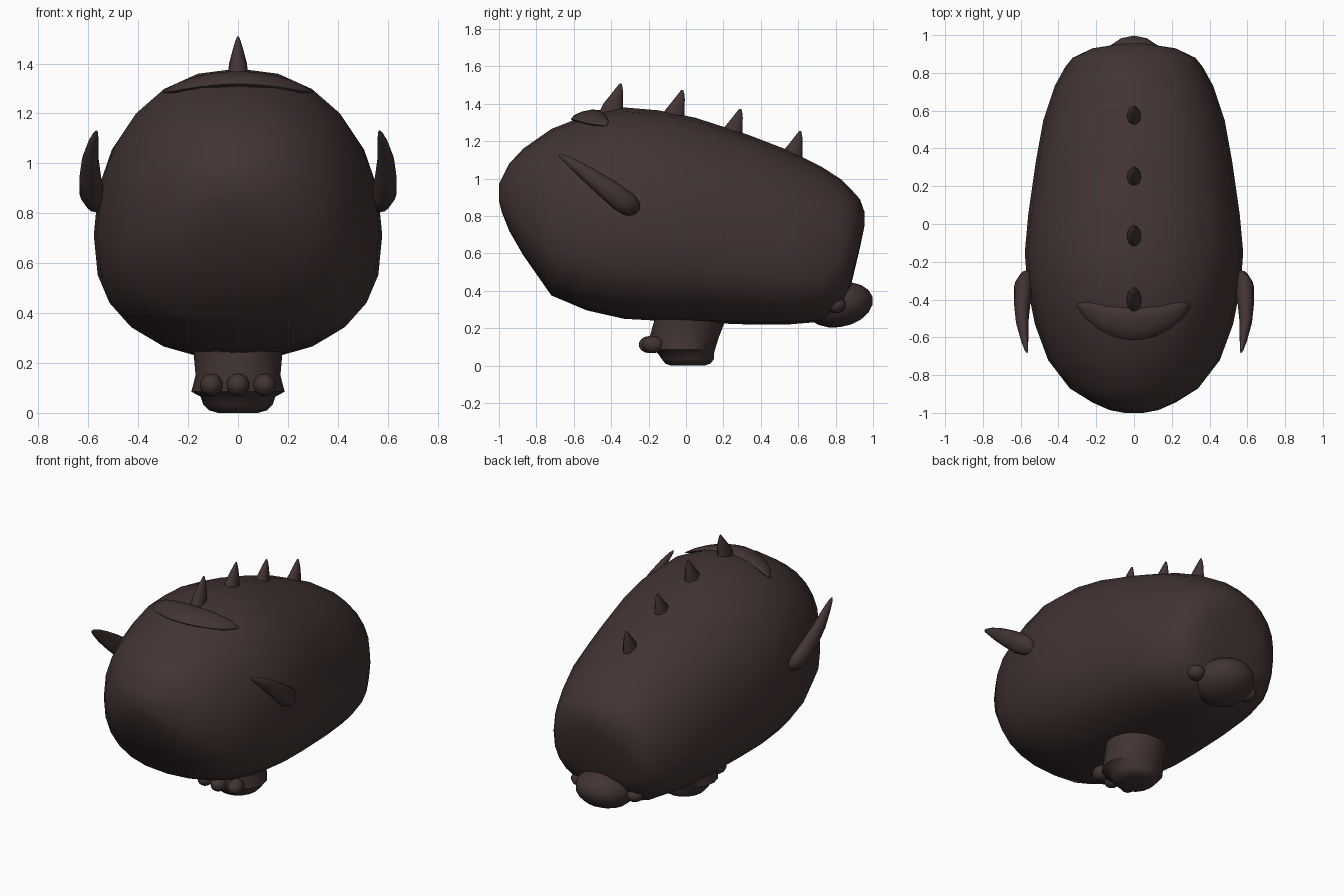
import bpy, bmesh, math
from mathutils import Vector

cube = bpy.data.objects.get("Cube")
if cube:
    bpy.data.objects.remove(cube, do_unlink=True)

# One dark brown skin colour
skin = bpy.data.materials.new("dark_brown_skin")
skin.use_nodes = True
COLOUR = (0.055, 0.034, 0.033, 1)
skin.diffuse_color = COLOUR
shader = skin.node_tree.nodes["Principled BSDF"]
shader.inputs["Base Color"].default_value = COLOUR
shader.inputs["Roughness"].default_value = 0.8


def finish(name, bm, angle=60):
    bmesh.ops.recalc_face_normals(bm, faces=bm.faces)
    mesh = bpy.data.meshes.new(name)
    bm.to_mesh(mesh)
    bm.free()
    mesh.materials.append(skin)
    obj = bpy.data.objects.new(name, mesh)
    bpy.context.collection.objects.link(obj)
    bpy.ops.object.select_all(action='DESELECT')
    obj.select_set(True)
    bpy.context.view_layer.objects.active = obj
    bpy.ops.object.shade_smooth_by_angle(angle=math.radians(angle))
    return obj


def loft(name, rings, angle=60):
    """Skin a list of rings and close both ends."""
    bm = bmesh.new()
    loops = [[bm.verts.new(p) for p in ring] for ring in rings]
    n = len(loops[0])
    for a, b in zip(loops, loops[1:]):
        for i in range(n):
            j = (i + 1) % n
            bm.faces.new((a[i], a[j], b[j], b[i]))
    bm.faces.new(loops[0])
    bm.faces.new(loops[-1])
    return finish(name, bm, angle)


def ellipse(centre, u, v, n=12):
    """Ring around a centre, spanned by two half-axis vectors."""
    c, u, v = Vector(centre), Vector(u), Vector(v)
    return [c + u * math.cos(t) + v * math.sin(t)
            for t in (math.tau * i / n for i in range(n))]


def ball(name, centre, radii, segments=14, tilt=0):
    bm = bmesh.new()
    bmesh.ops.create_uvsphere(bm, u_segments=segments, v_segments=segments // 2 + 1, radius=1)
    for v in bm.verts:
        v.co = Vector(a * b for a, b in zip(v.co, radii))
        v.co.z += tilt * v.co.y
        v.co += Vector(centre)
    return finish(name, bm, 180)


def signed_power(value, power):
    return math.copysign(abs(value) ** power, value)


def body_ring(y, bottom, top, width, n=24):
    """Rounded section, fuller below than above."""
    mid = bottom + 0.42 * (top - bottom)
    ring = []
    for i in range(n):
        t = math.tau * i / n
        c, s = math.cos(t), math.sin(t)
        power = 2 / 2.15 if s > 0 else 2 / 2.5
        height = top - mid if s > 0 else mid - bottom
        ring.append((width * signed_power(c, power), y, mid + height * signed_power(s, power)))
    return ring


# Body: y, bottom, top, half width
body_sections = [
    (-1.0, 0.88, 0.97, 0.05), (-0.985, 0.82, 1.0, 0.13), (-0.945, 0.72, 1.08, 0.22),
    (-0.87, 0.59, 1.16, 0.34), (-0.72, 0.375, 1.265, 0.455), (-0.53, 0.295, 1.34, 0.525),
    (-0.33, 0.25, 1.38, 0.565), (-0.15, 0.24, 1.365, 0.578), (0.05, 0.23, 1.325, 0.56),
    (0.33, 0.22, 1.235, 0.52), (0.55, 0.22, 1.15, 0.48), (0.73, 0.235, 1.06, 0.42),
    (0.83, 0.31, 0.995, 0.365), (0.88, 0.42, 0.945, 0.325), (0.93, 0.63, 0.89, 0.22),
    (0.955, 0.75, 0.82, 0.06)]
loft("body", [body_ring(*s) for s in body_sections])

# Row of back spikes leaning backwards: base centre y and z
for i, (y, z) in enumerate([(-0.40, 1.37), (-0.07, 1.335), (0.24, 1.235), (0.56, 1.115)]):
    rings = []
    for rise, lean, rx, ry in [(-0.05, -0.01, 0.043, 0.075), (0.03, 0.01, 0.036, 0.055),
                               (0.09, 0.035, 0.02, 0.03), (0.12, 0.045, 0.011, 0.016),
                               (0.138, 0.05, 0.004, 0.006)]:
        rings.append(ellipse((0, y + lean, z + rise), (rx, 0, 0), (0, ry, 0), 10))
    loft(f"back_spike_{i + 1}", rings)

# Crescent brow plate lying on the top of the head
rings = []
for k in range(13):
    s = -1 + k / 6
    x = 0.3 * s
    taper = max(0.12, math.sqrt(1 - s * s))
    y = -0.53 + 0.1 * s * s
    half = 0.085 * taper
    rings.append(ellipse((x, y, 1.335 - 0.55 * x * x), (0, half, 0.2 * half),
                         (0, 0, 0.03 * taper), 10))
loft("brow_plate", rings)

# Curved tapering horns on both sides of the head
horn_path = [(0.55, -0.265, 0.815, 0.02), (0.57, -0.285, 0.835, 0.05),
             (0.585, -0.33, 0.875, 0.066), (0.592, -0.42, 0.945, 0.058),
             (0.592, -0.52, 1.02, 0.044), (0.58, -0.61, 1.085, 0.027),
             (0.57, -0.665, 1.12, 0.013), (0.567, -0.68, 1.13, 0.004)]
across = Vector((0, 0.62, -0.78)).cross(Vector((1, 0, 0)))
for side, label in ((1, "left"), (-1, "right")):
    loft(f"{label}_horn", [ellipse((side * x, y, z), (r * 0.75, 0, 0), across * r)
                           for x, y, z, r in horn_path])

# Single central foot with a lip above the sole: z, y centre, rx, ry
foot_sections = [(0.32, 0.03, 0.19, 0.2), (0.24, 0.02, 0.178, 0.19),
                 (0.15, -0.01, 0.17, 0.185), (0.085, -0.015, 0.187, 0.17),
                 (0.065, 0.0, 0.15, 0.15), (0.035, 0.01, 0.14, 0.14),
                 (0.01, 0.01, 0.115, 0.12), (0.0, 0.01, 0.08, 0.09)]
loft("foot", [ellipse((0, y, z), (rx, 0, 0), (0, ry, 0), 16)
              for z, y, rx, ry in foot_sections], 45)
for i in (-1, 0, 1):
    ball(f"toe_{i + 2}", (0.107 * i, -0.195 + 0.02 * abs(i), 0.112), (0.046, 0.058, 0.046), 12)

# Tail with a small knob on each side
ball("tail", (0, 0.82, 0.325), (0.18, 0.18, 0.12), 16, 0.12)
for side, label in ((1, "left"), (-1, "right")):
    ball(f"{label}_tail_knob", (side * 0.195, 0.8, 0.325), (0.055, 0.055, 0.045), 12)
